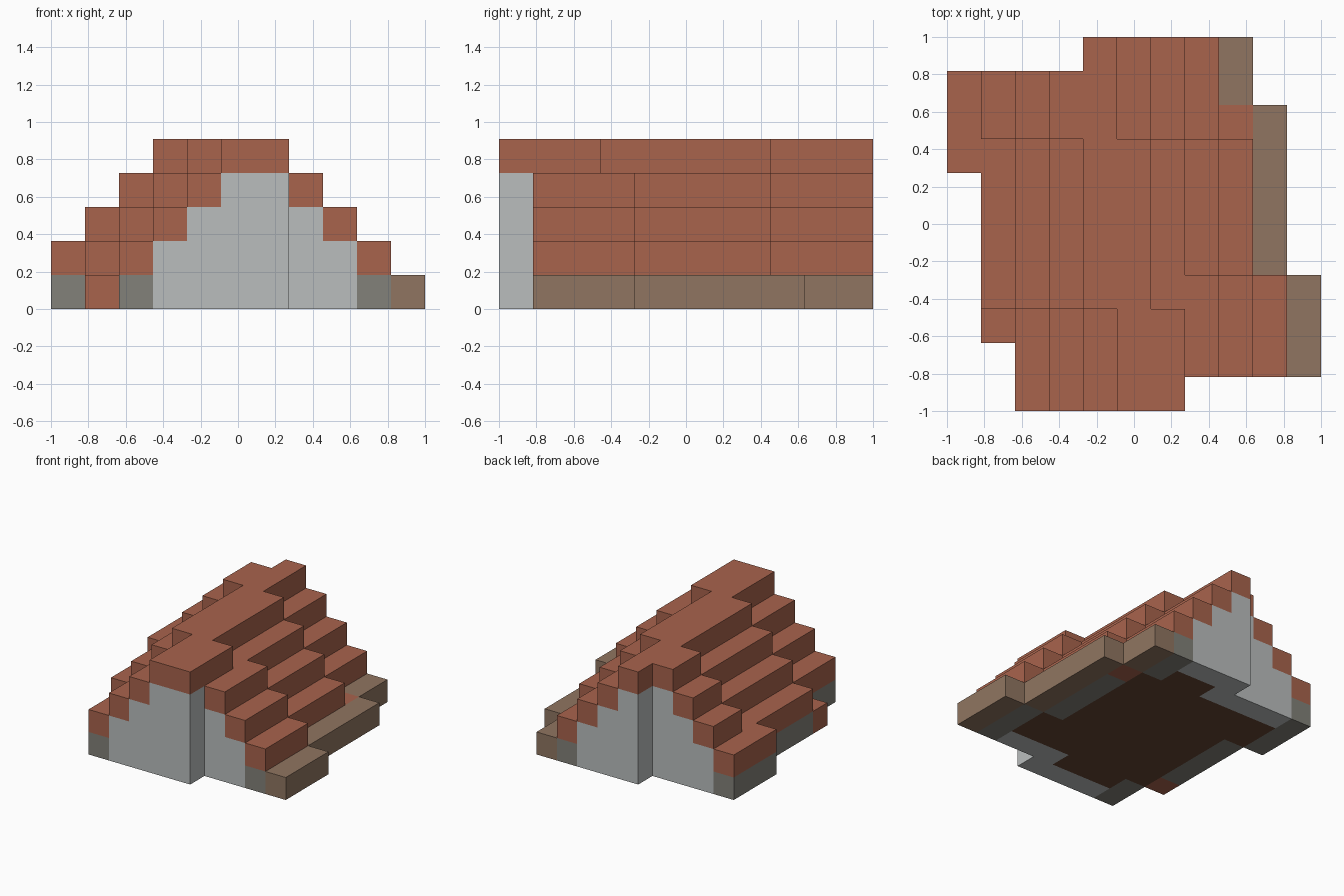
import bpy
import bmesh
from mathutils import Vector

if "Cube" in bpy.data.objects:
    bpy.data.objects.remove(bpy.data.objects["Cube"], do_unlink=True)

N = 11               # blocks along each side
U = 2 / N            # block size
LEVELS = 5


def linear(c):
    return c / 12.92 if c <= 0.04045 else ((c + 0.055) / 1.055) ** 2.4


def material(name, *srgb):
    mat = bpy.data.materials.new(name)
    color = [linear(c) for c in srgb] + [1]
    mat.use_nodes = True
    mat.diffuse_color = color
    bsdf = next(n for n in mat.node_tree.nodes if n.type == "BSDF_PRINCIPLED")
    bsdf.inputs["Base Color"].default_value = color
    return mat


PARTS = {
    "roof": material("terracotta", 0.66, 0.39, 0.30),
    "gable_walls": material("light grey", 0.73, 0.745, 0.745),
    "foundation": material("stone grey", 0.51, 0.505, 0.475),
    "eave_step": material("tan wood", 0.565, 0.46, 0.38),
    "floor": material("dark wood", 0.40, 0.27, 0.20),
}


def shift(row, breaks):
    """Sideways offset of the skewed plan at this row."""
    return sum(row >= b for b in breaks)


def left_edge(row, level):
    if level == 0:
        return 2 - shift(row, (2, 7))
    return 1 + level - shift(row, (3, 7 if level == 1 else 8))


def right_edge(row, level):
    breaks = {0: (4, 9), 4: (3, 8)}.get(level, (4, 8))
    return 10 - level - shift(row, breaks)


def part_at(i, row, level):
    on_left = row < 10 and i == left_edge(row, level)
    right_gap = right_edge(row, level) - i if row > 0 else N
    gable = row in (0, 10) or (row == 1 and i >= 6) or (row == 9 and i <= 4)
    if level == 0:
        # two loose roof blocks sit in the foundation ring
        if (i, row) in ((1, 2), (8, 8)):
            return "roof"
        if right_gap == 0:
            return "eave_step"
        if on_left or right_gap == 1:
            return "foundation"
        return "gable_walls" if gable else "floor"
    if on_left or right_gap == 0 or level == LEVELS - 1:
        return "roof"
    return "gable_walls" if gable else "roof"


# Stack the blocks: the left slope stops one row short at the back,
# the right slope one row short at the front
blocks = {}
for level in range(LEVELS):
    for row in range(N):
        lo = 4 if row == 10 else left_edge(row, level)
        hi = 6 if row == 0 else right_edge(row, level)
        for i in range(lo, hi + 1):
            blocks[i, row, level] = part_at(i, row, level)


def build_part(name, mat):
    """Skin only the outward faces of one part's blocks."""
    bm = bmesh.new()
    for cell, part in blocks.items():
        if part != name:
            continue
        center = Vector(cell) + Vector((0.5, 0.5, 0.5))
        for axis in range(3):
            for sign in (-1, 1):
                n = Vector((0, 0, 0))
                n[axis] = sign
                if tuple(c + int(d) for c, d in zip(cell, n)) in blocks:
                    continue
                a = Vector((0, 0, 0))
                a[(axis + 1) % 3] = 0.5
                b = n.cross(a)
                corners = [center + n / 2 + s * a + t * b
                           for s, t in ((-1, -1), (1, -1), (1, 1), (-1, 1))]
                bm.faces.new([bm.verts.new((p.x * U - 1, p.y * U - 1, p.z * U))
                              for p in corners])
    bmesh.ops.remove_doubles(bm, verts=bm.verts[:], dist=U / 100)
    bmesh.ops.dissolve_limit(bm, angle_limit=0.01, verts=bm.verts[:],
                             edges=bm.edges[:])
    mesh = bpy.data.meshes.new(name)
    bm.to_mesh(mesh)
    bm.free()
    mesh.materials.append(mat)
    bpy.context.collection.objects.link(bpy.data.objects.new(name, mesh))


for part_name, part_mat in PARTS.items():
    build_part(part_name, part_mat)
